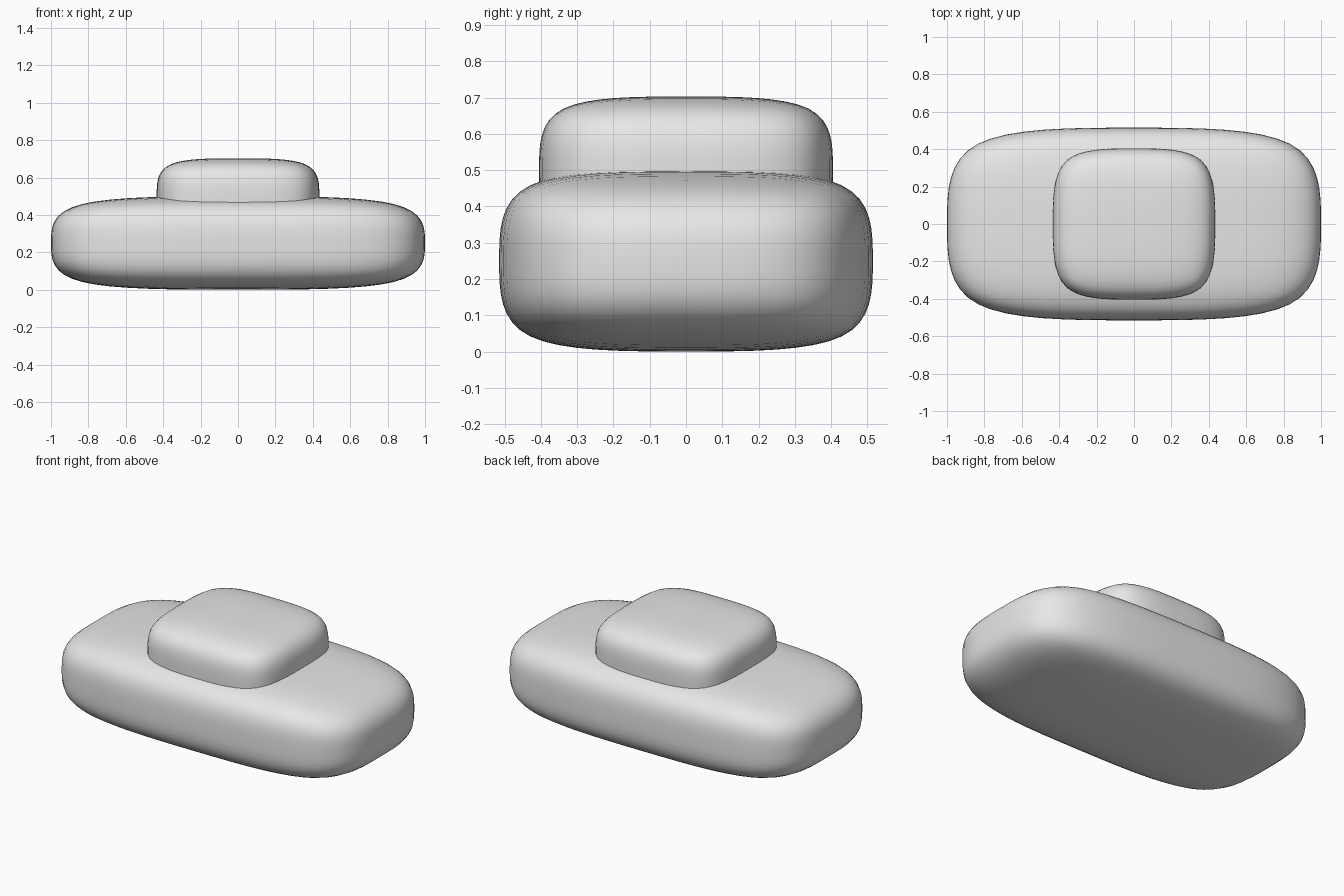
import bpy

if "Cube" in bpy.data.objects:
    bpy.data.objects.remove(bpy.data.objects["Cube"])

grey = bpy.data.materials.new("plain grey")
grey.diffuse_color = (0.8, 0.8, 0.8, 1)
grey.use_nodes = True
grey.node_tree.nodes["Principled BSDF"].inputs["Base Color"].default_value = grey.diffuse_color


def soft_block(name, center, half):
    """Rounded block: a box split once per side, then smoothed by subdivision."""
    bpy.ops.mesh.primitive_cube_add(size=2, location=center)
    ob = bpy.context.object
    ob.name = name
    ob.scale = half
    bpy.ops.object.transform_apply(location=False, rotation=False, scale=True)
    split = ob.modifiers.new("split", 'SUBSURF')
    split.subdivision_type = 'SIMPLE'
    split.levels = split.render_levels = 1
    smooth = ob.modifiers.new("smooth", 'SUBSURF')
    smooth.levels = smooth.render_levels = 3
    ob.data.materials.append(grey)
    bpy.ops.object.shade_smooth()
    return ob


# Long lower body
soft_block("lower_body", (0, 0, 0.25), (1.0, 0.515, 0.25))
# Raised cap, half sunk into the body
soft_block("upper_cap", (0, 0, 0.503), (0.435, 0.405, 0.2))
